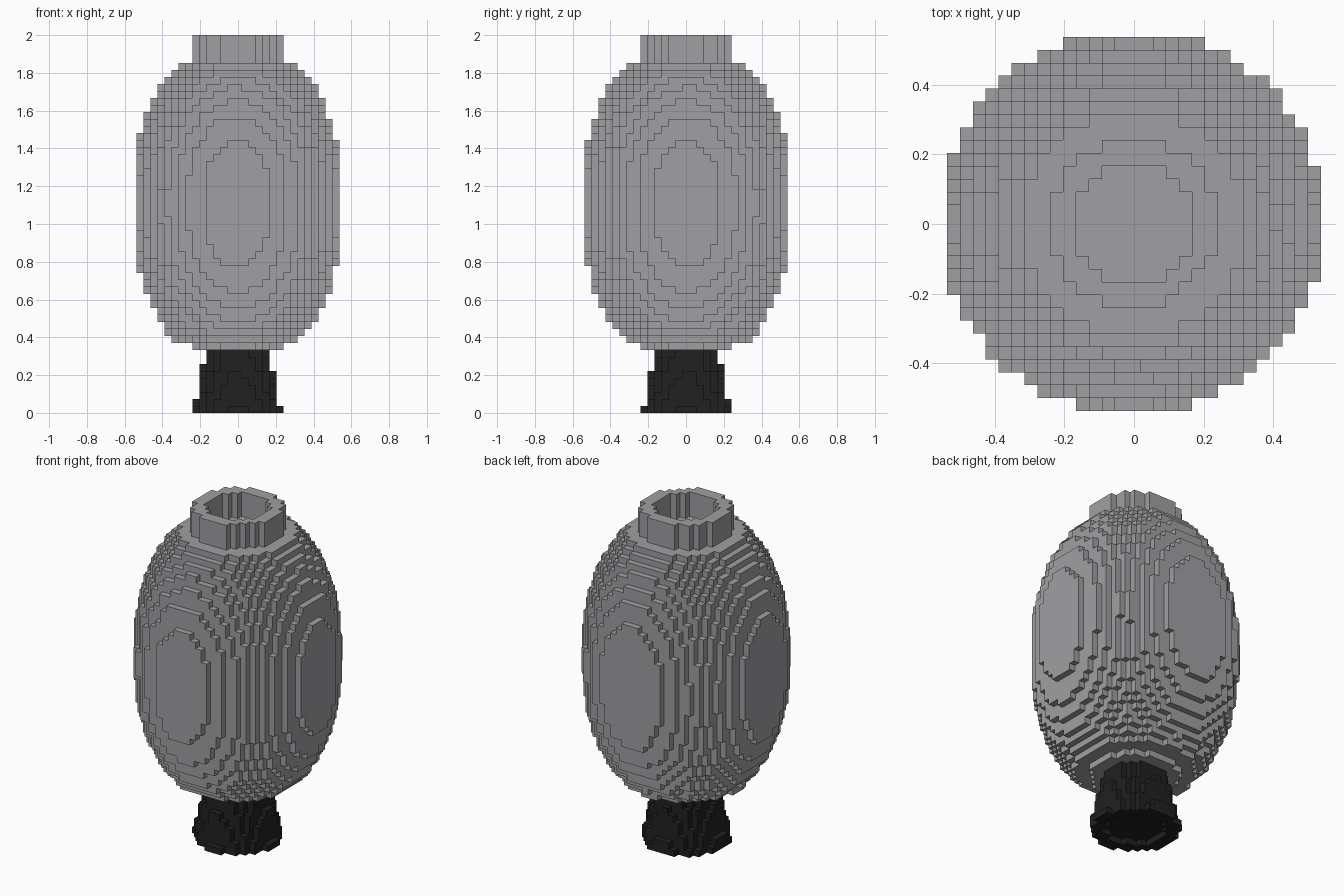
import bpy
import bmesh
from mathutils import Vector

if "Cube" in bpy.data.objects:
    bpy.data.objects.remove(bpy.data.objects["Cube"], do_unlink=True)

LAYERS = 54
SIZE = 2 / LAYERS          # edge of one cube
REACH = 15                 # widest half extent in cubes
OFFSET = Vector((-0.1, 0.1))


def material(name, colour):
    mat = bpy.data.materials.new(name)
    mat.use_nodes = True
    mat.diffuse_color = colour
    mat.node_tree.nodes["Principled BSDF"].inputs["Base Color"].default_value = colour
    return mat


def disc(layer, outer, inner=-1):
    """Cells of one layer whose squared radius lies between inner and outer."""
    span = range(-REACH, REACH + 1)
    return {(x, y, layer) for x in span for y in span
            if inner < (Vector((x, y)) - OFFSET).length_squared <= outer}


def stack(layers, outer, inner=lambda k: -1):
    return set().union(*(disc(k, outer(k), inner(k)) for k in layers))


# Squared radius of each part at a given layer
def body_radius(k):
    if k == 9:
        return 42
    return 222 - 0.118 * abs(k - 29.35) ** 2.39


def base_radius(k):
    return (6.3 - 0.22 * k) ** 2


def base_recess(k):
    return 20 if k == 0 else -1


def build(name, cells, filled, mat):
    """Make the outer skin of a set of cubes."""
    bm = bmesh.new()
    verts = {}

    def corner(p):
        key = tuple(round(c * 2) for c in p)
        if key not in verts:
            verts[key] = bm.verts.new((p.x * SIZE, p.y * SIZE, (p.z + 0.5) * SIZE))
        return verts[key]

    for cell in sorted(cells):
        centre = Vector(cell)
        for axis in range(3):
            for sign in (-1, 1):
                n = Vector((0, 0, 0))
                n[axis] = sign
                if tuple(int(c) for c in centre + n) in filled:
                    continue
                u = Vector((0, 0, 0))
                u[(axis + 1) % 3] = 0.5
                v = n.cross(u)
                mid = centre + n / 2
                bm.faces.new([corner(mid + d) for d in (-u - v, u - v, u + v, v - u)])
    mesh = bpy.data.meshes.new(name)
    bm.to_mesh(mesh)
    bm.free()
    mesh.materials.append(mat)
    bpy.context.collection.objects.link(bpy.data.objects.new(name, mesh))


grey = material("grey", (0.35, 0.35, 0.37, 1))
black = material("black", (0.015, 0.015, 0.015, 1))

# Tapered foot, rounded body and open collar
parts = {
    "base": (stack(range(0, 9), base_radius, base_recess), black),
    "body": (stack(range(9, 50), body_radius), grey),
    "collar": (stack(range(50, LAYERS), lambda k: 42, lambda k: 22), grey),
}
filled = set().union(*(cells for cells, mat in parts.values()))
for name, (cells, mat) in parts.items():
    build(name, cells, filled, mat)
